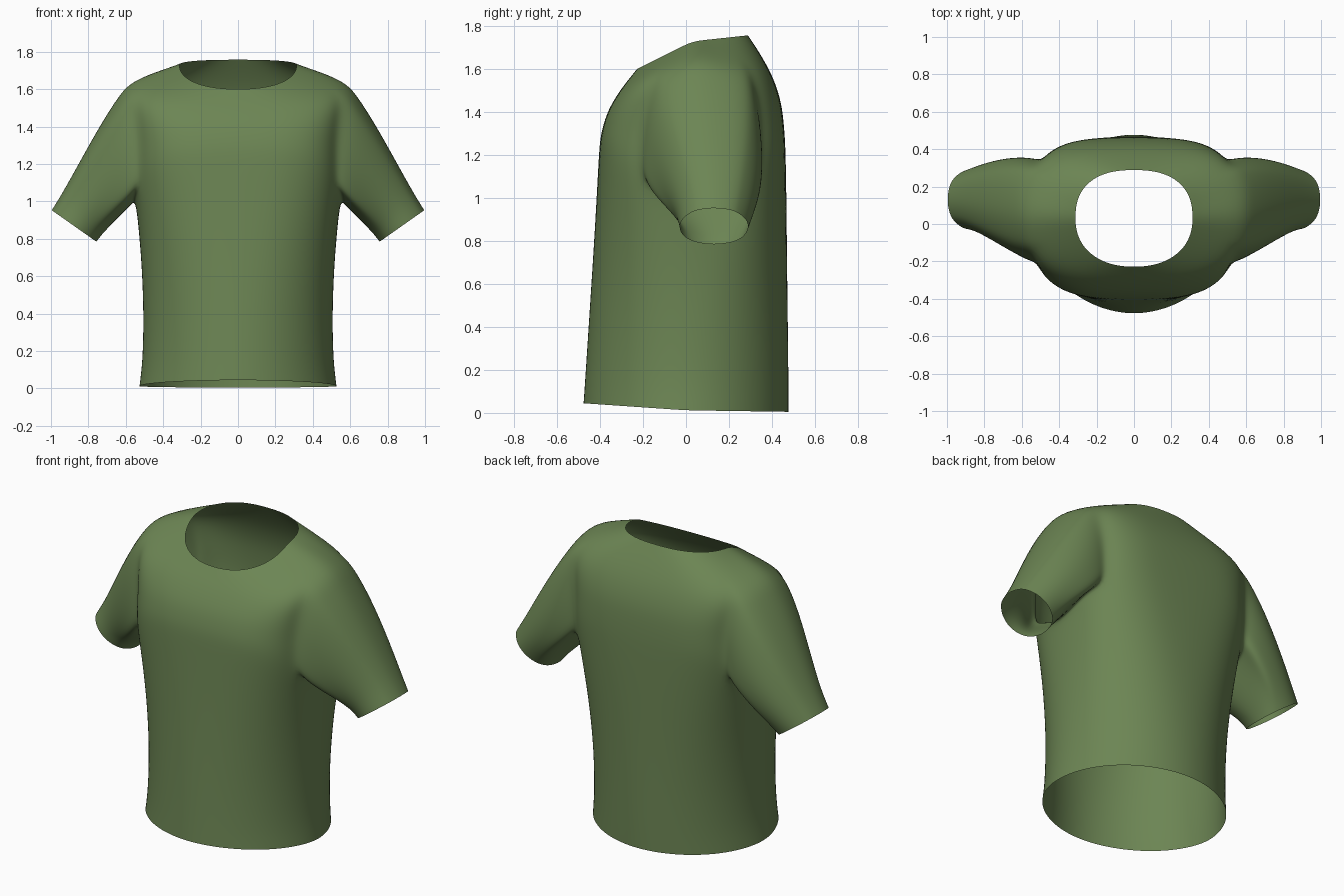
import bpy, bmesh, math
from mathutils import Vector

if "Cube" in bpy.data.objects:
    bpy.data.objects.remove(bpy.data.objects["Cube"])

N = 32                    # columns around the body
ROW0, ROW1 = 5, 9         # body rows that hold the armholes
COL0, COL1 = -2, 3        # columns that hold the armholes (front .. back)

# Body rings: half width, front y, back y, z front, z side, z back, front and back roundness
rings = [
    (.530, -.480, .480, .045, .012, .005, 1.04, 1.02),
    (.512, -.472, .480, .160, .150, .150, 1.03, 1.00),
    (.507, -.455, .477, .420, .400, .400, 1.00, .96),
    (.517, -.435, .473, .720, .660, .680, .90, .86),
    (.535, -.418, .470, 1.000, .860, .960, .76, .72),
    (.550, -.408, .466, 1.190, .985, 1.190, .66, .60),
    (.550, -.402, .462, 1.270, 1.130, 1.280, .63, .56),
    (.550, -.390, .455, 1.330, 1.300, 1.370, .63, .55),
    (.565, -.365, .442, 1.410, 1.480, 1.460, .65, .56),
    (.585, -.310, .405, 1.500, 1.645, 1.570, .70, .60),
    (.450, -.262, .345, 1.560, 1.695, 1.675, .78, .68),
    (.315, -.230, .290, 1.600, 1.730, 1.758, .90, .82),
]


def power(v, e):
    return math.copysign(abs(v) ** e, v)


def ring_point(r, j):
    a, yf, yb, zf, zs, zb, ef, eb = r
    t = 2 * math.pi * j / N
    c, s = math.cos(t), math.sin(t)
    c = 0 if abs(c) < 1e-6 else c
    s = 0 if abs(s) < 1e-6 else s
    e = eb if s > 0 else ef
    x, k = a * power(c, e), power(s, e)
    y = (yf + yb) / 2 + (yb - yf) / 2 * k
    z = zs + ((zb if k > 0 else zf) - zs) * abs(k)
    return Vector((x, y, z))


bm = bmesh.new()
grid = [[bm.verts.new(ring_point(r, j)) for j in range(N)] for r in rings]


def in_armhole(i, j):
    if not ROW0 <= i < ROW1:
        return False
    right = (j + N // 2) % N - N // 2
    left = N // 2 - 1 - j
    return COL0 <= right < COL1 or COL0 <= left < COL1


# Body surface with armholes left open
for i in range(len(rings) - 1):
    for j in range(N):
        if not in_armhole(i, j):
            k = (j + 1) % N
            bm.faces.new((grid[i][j], grid[i][k], grid[i + 1][k], grid[i + 1][j]))


# Sleeve: curved loft from the armhole to a tilted round cuff
def sleeve(side):
    cells = [(ROW0, c) for c in range(COL0, COL1)]
    cells += [(r, COL1) for r in range(ROW0, ROW1)]
    cells += [(ROW1, c) for c in range(COL1, COL0, -1)]
    cells += [(r, COL0) for r in range(ROW1, ROW0, -1)]
    loop = [grid[r][c % N if side > 0 else (N // 2 - c) % N] for r, c in cells]
    axis = Vector((.56 * side, 0, -.83))
    start_dir = Vector((.52 * side, 0, -.6))
    angles, ends = [], []
    for v in loop:
        ang = math.atan2((v.co.z - 1.32) / .31, (v.co.y - .07) / .28)
        s = math.sin(ang)
        angles.append(ang)
        ends.append(Vector((side * (.875 + .125 * s), .13 + .163 * math.cos(ang),
                            .868 + .088 * s)))
    prev, steps = loop, 7
    for q in range(1, steps + 1):
        u = q / steps
        h00, h10 = 2*u**3 - 3*u**2 + 1, u**3 - 2*u**2 + u
        h01, h11 = 3*u**2 - 2*u**3, u**3 - u**2
        cur = []
        for v, e, ang in zip(loop, ends, angles):
            d = (e - v.co).length
            p = v.co * h00 + start_dir * d * h10 + e * h01 + axis * d * .7 * h11
            p.y += .035 * math.sin(math.pi * u) * max(0, math.cos(ang))
            cur.append(bm.verts.new(p))
        for m in range(len(loop)):
            n = (m + 1) % len(loop)
            bm.faces.new((prev[m], prev[n], cur[n], cur[m]))
        prev = cur


sleeve(1)
sleeve(-1)
bmesh.ops.recalc_face_normals(bm, faces=bm.faces)
# Make the surface face outward, judged on the front of the body
bm.normal_update()
front = min(bm.faces, key=lambda f: f.calc_center_median().y)
if front.normal.y > 0:
    bmesh.ops.reverse_faces(bm, faces=bm.faces)
for f in bm.faces:
    f.smooth = True

mesh = bpy.data.meshes.new("shirt")
bm.to_mesh(mesh)
bm.free()
shirt = bpy.data.objects.new("shirt", mesh)
bpy.context.collection.objects.link(shirt)

green = bpy.data.materials.new("olive green cloth")
green.diffuse_color = (.150, .235, .088, 1)
green.use_nodes = True
green.node_tree.nodes["Principled BSDF"].inputs["Base Color"].default_value = green.diffuse_color
mesh.materials.append(green)

smooth = shirt.modifiers.new("smooth", 'SUBSURF')
smooth.levels = smooth.render_levels = 2
